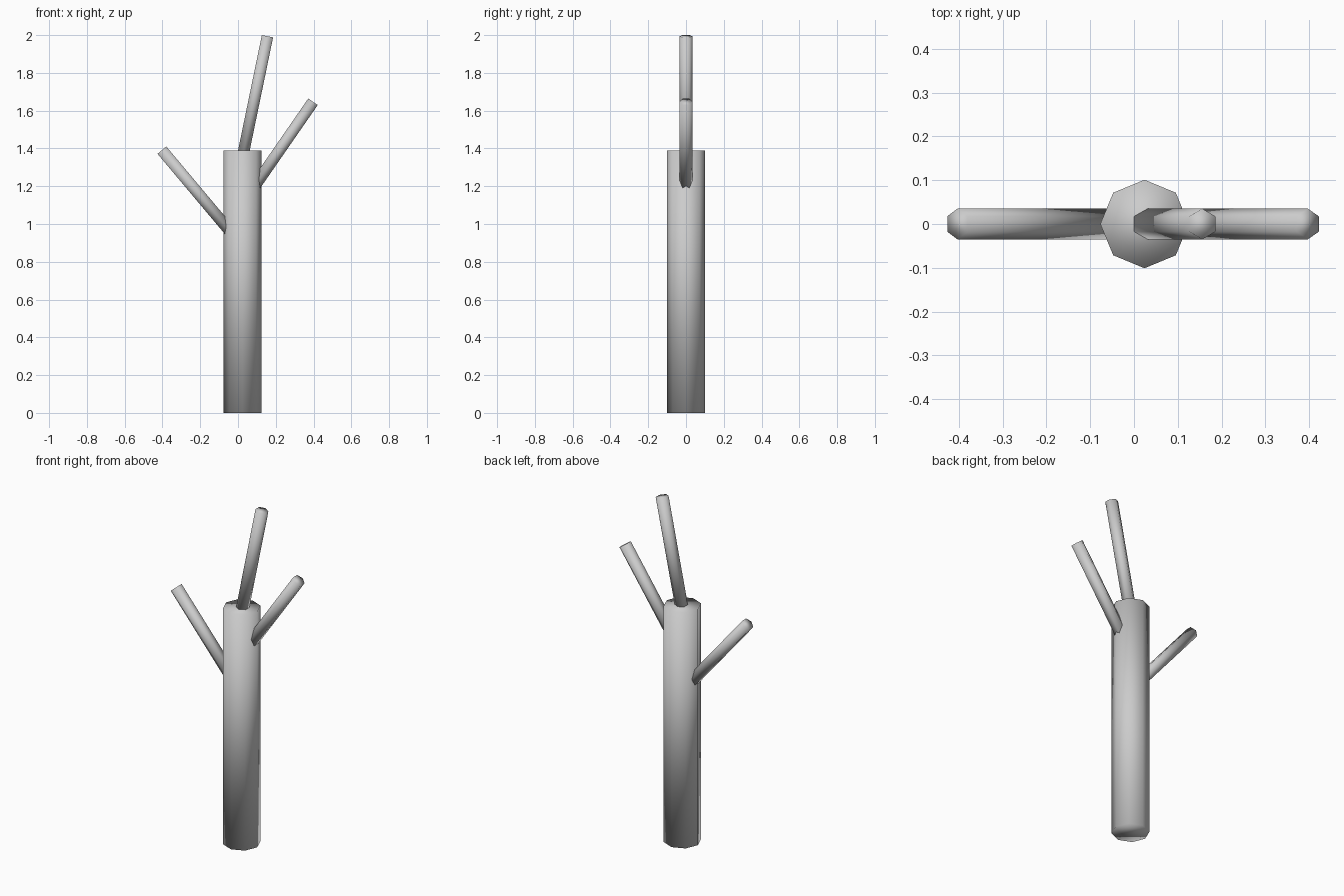
import bpy
from mathutils import Vector

if "Cube" in bpy.data.objects:
    bpy.data.objects.remove(bpy.data.objects["Cube"])


def limb(name, start, end, radius, sides, spin=0.0):
    """Smooth-shaded capped prism running from start to end in the XZ plane."""
    a, b = Vector(start), Vector(end)
    d = b - a
    bpy.ops.mesh.primitive_cylinder_add(vertices=sides, radius=radius, depth=d.length)
    ob = bpy.context.object
    ob.name = name
    ob.location = (a + b) / 2
    # tilt about Y only, so the prism corners stay on the +/-Y sides
    ob.rotation_euler = (0, Vector((0, 0, 1)).angle(d) * (1 if d.x >= 0 else -1), 0)
    bpy.ops.object.shade_smooth()
    return ob


# octagonal trunk
limb("trunk", (0.024, 0, 0), (0.024, 0, 1.39), 0.101, 8)

# hexagonal branches, rooted inside the trunk
limb("left_branch", (-0.02, 0, 0.935), (-0.403, 0, 1.391), 0.035, 6)
limb("right_branch", (0.06, 0, 1.16), (0.397, 0, 1.647), 0.035, 6)
limb("top_branch", (0.025, 0, 1.36), (0.156, 0, 1.994), 0.035, 6)
